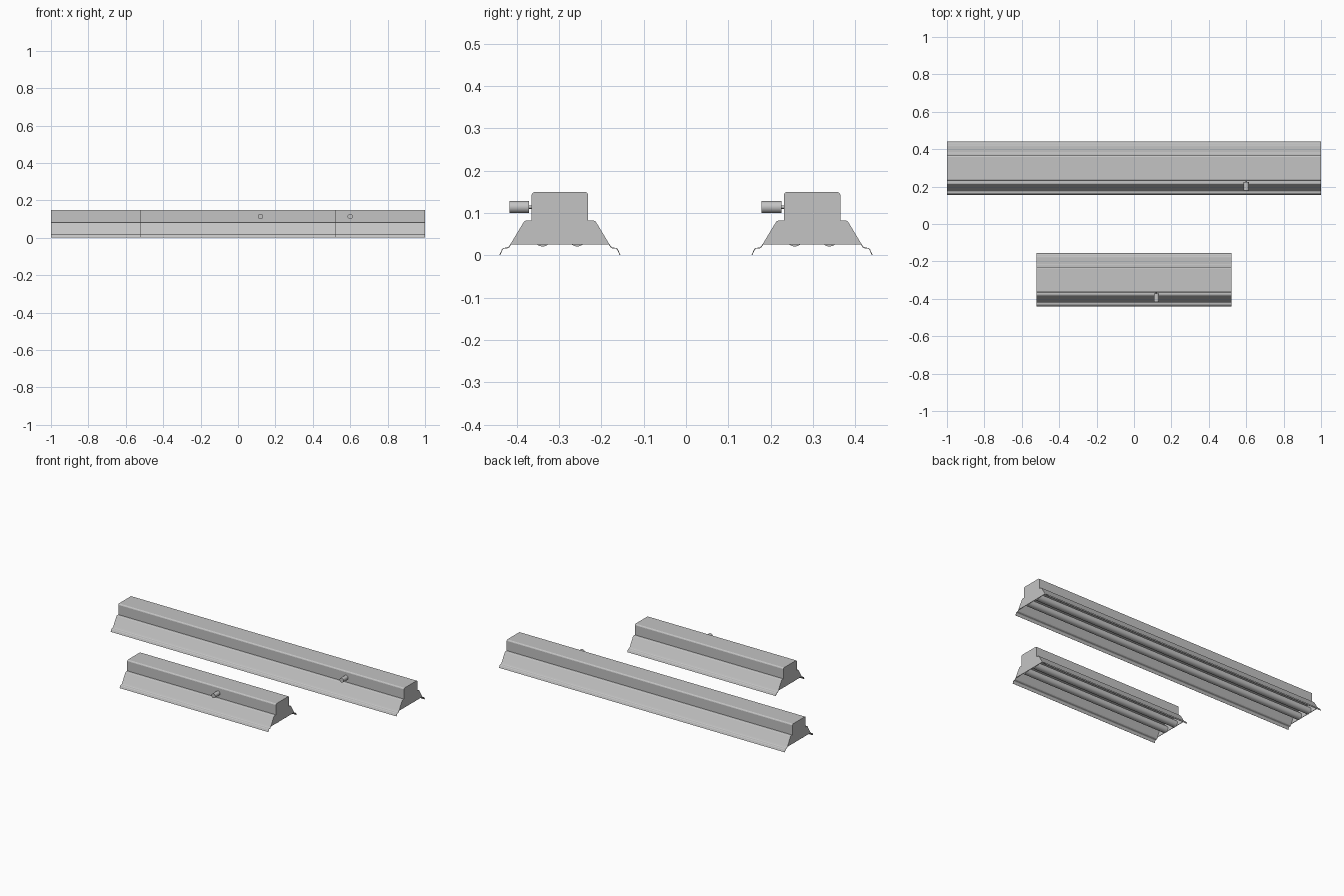
import bpy
import bmesh
import math
from mathutils import Matrix

cube = bpy.data.objects.get("Cube")
if cube:
    bpy.data.objects.remove(cube, do_unlink=True)

# One painted-metal grey for everything
GREY = (0.55, 0.55, 0.55, 1.0)
grey = bpy.data.materials.new("light_grey")
grey.use_nodes = True
grey.diffuse_color = GREY
grey.node_tree.nodes["Principled BSDF"].inputs["Base Color"].default_value = GREY


def finish(name, bm, smooth=False):
    """Turn a bmesh into a named, coloured object."""
    mesh = bpy.data.meshes.new(name)
    bm.to_mesh(mesh)
    bm.free()
    mesh.materials.append(grey)
    obj = bpy.data.objects.new(name, mesh)
    bpy.context.collection.objects.link(obj)
    if smooth:
        bpy.ops.object.select_all(action='DESELECT')
        obj.select_set(True)
        bpy.context.view_layer.objects.active = obj
        bpy.ops.object.shade_smooth_by_angle(angle=math.radians(35))
    return obj


def mirrored(half):
    """Complete a half profile (outermost point first) across its centre."""
    return half + [(-y, z) for y, z in reversed(half)]


def prism(name, profile, x0, x1, yc, smooth=False):
    """Solid bar with the given (y, z) cross-section along x."""
    bm = bmesh.new()
    face = bm.faces.new([bm.verts.new((x0, yc + y, z)) for y, z in profile])
    ext = bmesh.ops.extrude_face_region(bm, geom=[face])["geom"]
    moved = [g for g in ext if isinstance(g, bmesh.types.BMVert)]
    bmesh.ops.translate(bm, verts=moved, vec=(x1 - x0, 0, 0))
    if face.is_valid and len(bm.faces) < len(profile) + 2:
        bm.faces.new([v for v in face.verts])
    bmesh.ops.recalc_face_normals(bm, faces=bm.faces)
    return finish(name, bm, smooth)


def sheet(name, profile, x0, x1, yc, thickness):
    """Bent sheet metal following an open (y, z) profile along x."""
    bm = bmesh.new()
    rows = [[bm.verts.new((x, yc + y, z)) for y, z in profile] for x in (x0, x1)]
    for i in range(len(profile) - 1):
        bm.faces.new((rows[0][i], rows[0][i + 1], rows[1][i + 1], rows[1][i]))
    obj = finish(name, bm)
    solid = obj.modifiers.new("thickness", 'SOLIDIFY')
    solid.thickness = thickness
    solid.offset = 0
    return obj


def rod(name, centre, radius, length, axis, sides=32):
    """Capped cylinder along x or y."""
    bm = bmesh.new()
    turn = Matrix.Rotation(math.pi / 2, 4, 'Y' if axis == 'x' else 'X')
    bmesh.ops.create_cone(bm, cap_ends=True, segments=sides, radius1=radius,
                          radius2=radius, depth=length,
                          matrix=Matrix.Translation(centre) @ turn)
    return finish(name, bm, True)


# Cross-sections of half a fixture
box_half = [(0.067, 0.080), (0.067, 0.143), (0.065, 0.147), (0.060, 0.150)]
reflector_half = [(0.142, 0.001), (0.136, 0.014), (0.133, 0.0165), (0.124, 0.0175),
                  (0.120, 0.020), (0.116, 0.026), (0.084, 0.079), (0.080, 0.081)]
end_half = [(0.116, 0.026), (0.084, 0.079), (0.080, 0.081)]


def fixture(label, half_length, yc, knob_x):
    # Housing box and the reflector hood below it
    prism(label + "_housing", mirrored(box_half), -half_length, half_length, yc)
    sheet(label + "_reflector", mirrored(reflector_half),
          -half_length, half_length, yc, 0.002)

    # Plates closing both ends of the hood
    for side, word in ((1, "left"), (-1, "right")):
        x = side * half_length
        prism(label + "_end_plate_" + word, mirrored(end_half),
              x, x - side * 0.003, yc)

    # Two lamp tubes
    for offset, word in ((-0.041, "front"), (0.041, "rear")):
        rod(label + "_tube_" + word, (0, yc + offset, 0.042), 0.021,
            2 * half_length - 0.008, 'x')

    # Cable gland on the front of the housing
    rod(label + "_gland", (knob_x, yc - 0.096, 0.114), 0.014, 0.047, 'y', 24)
    rod(label + "_gland_stem", (knob_x, yc - 0.069, 0.114), 0.004, 0.012, 'y', 16)


fixture("long", 1.0, 0.298, 0.60)
fixture("short", 0.52, -0.298, 0.12)
